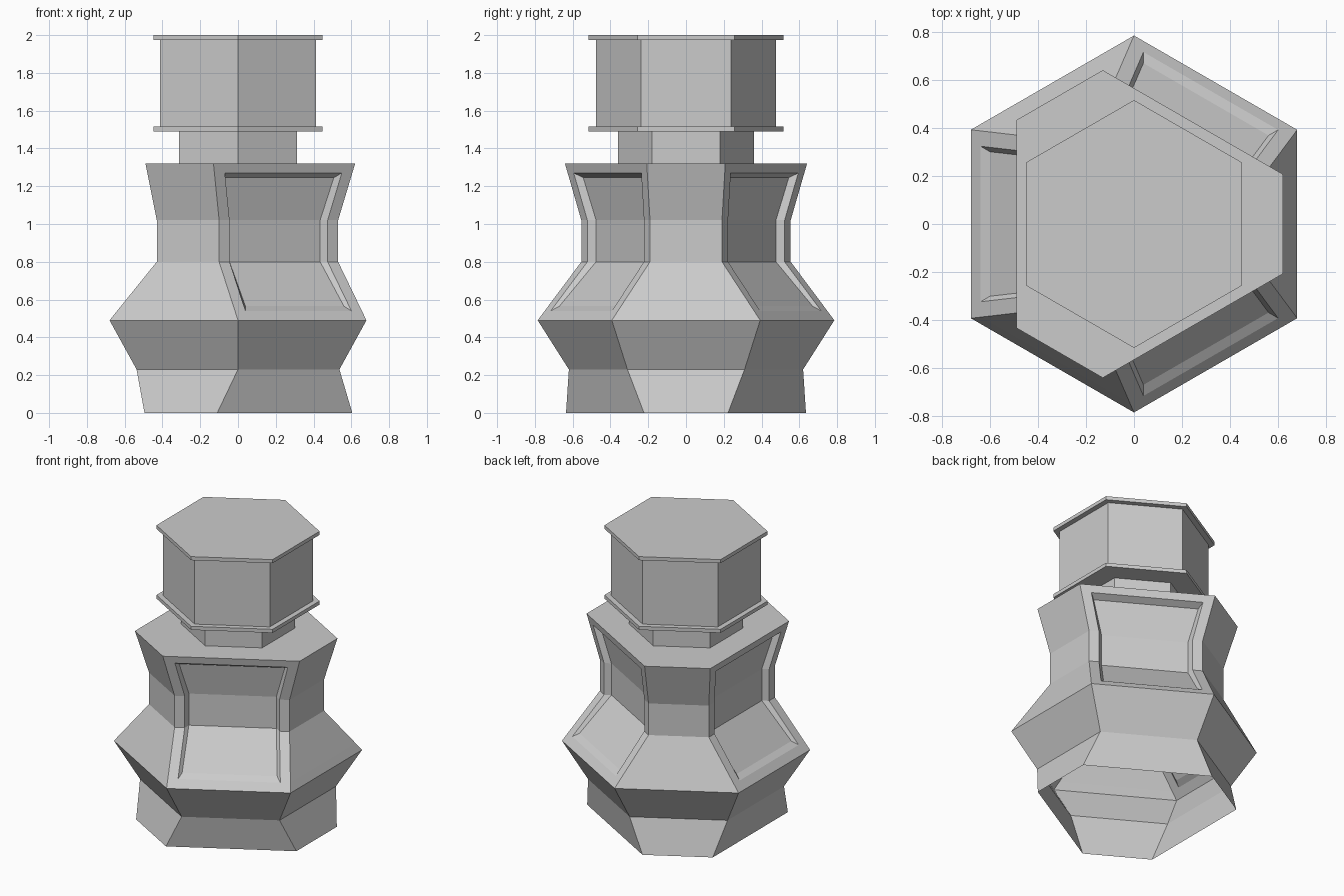
import bpy
import bmesh
from math import cos, sin, radians, sqrt
from mathutils import Vector

cube = bpy.data.objects.get("Cube")
if cube:
    bpy.data.objects.remove(cube, do_unlink=True)

# One plain grey material
grey = bpy.data.materials.new("plain_grey")
grey.use_nodes = True
colour = (0.6, 0.6, 0.6, 1.0)
grey.diffuse_color = colour
grey.node_tree.nodes["Principled BSDF"].inputs["Base Color"].default_value = colour


def point(angle, r, u, z):
    """Point at distance r along a side's direction, shifted u along that side."""
    a = radians(angle)
    return Vector((r * cos(a) - u * sin(a), r * sin(a) + u * cos(a), z))


def half_width(own, other):
    """Half length of a side, from its own distance and its neighbours'."""
    return (other - own / 2) * 2 / sqrt(3)


def face(bm, points):
    bm.faces.new([bm.verts.new(p) for p in points])


def strip(bm, angle, low, high):
    """Quad between two rows, each given as (r, half width, z)."""
    (r0, h0, z0), (r1, h1, z1) = low, high
    face(bm, [point(angle, r0, -h0, z0), point(angle, r0, h0, z0),
              point(angle, r1, h1, z1), point(angle, r1, -h1, z1)])


def finish(bm, name):
    bmesh.ops.remove_doubles(bm, verts=bm.verts, dist=0.0005)
    bmesh.ops.recalc_face_normals(bm, faces=bm.faces)
    mesh = bpy.data.meshes.new(name)
    bm.to_mesh(mesh)
    bm.free()
    mesh.materials.append(grey)
    obj = bpy.data.objects.new(name, mesh)
    bpy.context.collection.objects.link(obj)


# Body levels: height, distance of narrow sides, distance of wide sides
LEVELS = [(0, 0.605, 0.495), (0.23, 0.537, 0.537), (0.49, 0.68, 0.68),
          (0.54, 0.656, 0.64), (0.80, 0.53, 0.43), (1.02, 0.53, 0.43),
          (1.27, 0.605, 0.48), (1.32, 0.62, 0.49)]
NECK = 0.312
MARGIN, BEVEL = 0.064, 0.023
narrow = [(a, half_width(a, b), z) for z, a, b in LEVELS]
wide = [(b, half_width(b, a), z) for z, a, b in LEVELS]
rim = wide[3:7]
# Sunken floor of the panel: distance and height for each rim row
floor = [(r, rim[i][1] - MARGIN - BEVEL, z) for i, (r, z) in
         enumerate([(0.60, 0.565), (0.39, 0.80), (0.39, 1.02), (0.435, 1.245)])]
opening = [(r, h - MARGIN, z) for r, h, z in rim]


def panel_side(bm, angle):
    """Wide side with a recessed panel framed by bevelled walls."""
    for low, high in zip(floor, floor[1:]):
        strip(bm, angle, low, high)
    strip(bm, angle, opening[0], floor[0])
    strip(bm, angle, floor[3], opening[3])
    # Frame borders and side walls
    for s in (-1, 1):
        for outer, inner in ((rim, opening), (opening, floor)):
            for i in range(3):
                face(bm, [point(angle, r, s * h, z) for r, h, z in
                          (outer[i], inner[i], inner[i + 1], outer[i + 1])])
    # Borders under and over the panel
    for edge, rim_row, hole in ((wide[2], rim[0], opening[0]),
                                (wide[7], rim[3], opening[3])):
        ring = [(edge, -1), (edge, 1), (rim_row, 1), (hole, 1), (hole, -1), (rim_row, -1)]
        face(bm, [point(angle, r, s * h, z) for (r, h, z), s in ring])


# Body: open-bottomed shell of alternating narrow and panelled sides
bm = bmesh.new()
for k in range(3):
    turn = 120 * k
    for low, high in zip(narrow, narrow[1:]):
        strip(bm, turn, low, high)
    for low, high in zip(wide[:2], wide[1:3]):
        strip(bm, turn + 60, low, high)
    panel_side(bm, turn + 60)
    # Shoulder ledge running in to the neck
    inner_row = (NECK, NECK / sqrt(3), LEVELS[-1][0])
    strip(bm, turn, narrow[-1], inner_row)
    strip(bm, turn + 60, wide[-1], inner_row)
finish(bm, "body")


# Regular six-sided parts: (name, apothem and height rows)
def hex_part(name, rows, closed=False):
    part = bmesh.new()
    rows = [(r, r / sqrt(3), z) for r, z in rows]
    for k in range(6):
        for low, high in zip(rows, rows[1:]):
            strip(part, 60 * k, low, high)
    if closed:
        r, h, z = rows[-1]
        face(part, [point(60 * k, r, h, z) for k in range(6)])
    finish(part, name)


FLANGE, CAP = 0.447, 0.412
hex_part("neck", [(NECK, 1.32), (NECK, 1.49)])
hex_part("cap", [(NECK, 1.49), (FLANGE, 1.49), (FLANGE, 1.515), (CAP, 1.515),
                 (CAP, 1.975), (FLANGE, 1.975), (FLANGE, 2.0)], closed=True)
